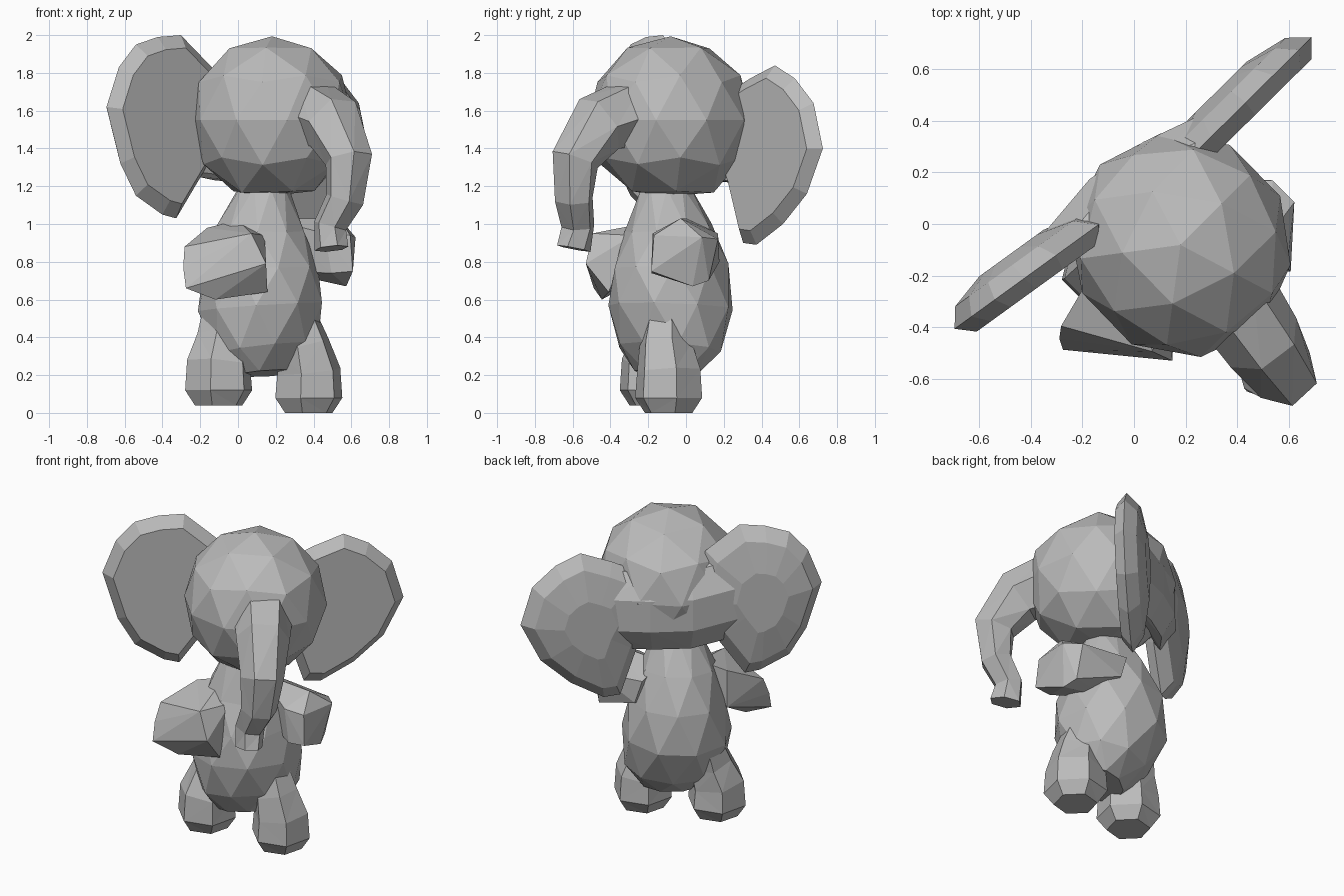
import bpy, bmesh, math, random
from mathutils import Vector, Matrix

random.seed(4)
if "Cube" in bpy.data.objects:
    bpy.data.objects.remove(bpy.data.objects["Cube"], do_unlink=True)

grey = bpy.data.materials.new("clay grey")
grey.use_nodes = True
grey.diffuse_color = (0.5, 0.5, 0.5, 1)
grey.node_tree.nodes["Principled BSDF"].inputs["Base Color"].default_value = (0.5, 0.5, 0.5, 1)

TURN = Matrix.Rotation(math.radians(45), 4, "Z")   # figure looks diagonally


def finish(name, bm):
    """Turn a bmesh into a flat shaded grey object."""
    bmesh.ops.recalc_face_normals(bm, faces=bm.faces)
    bmesh.ops.triangulate(bm, faces=bm.faces)
    bm.transform(TURN)
    mesh = bpy.data.meshes.new(name)
    bm.to_mesh(mesh)
    bm.free()
    mesh.materials.append(grey)
    obj = bpy.data.objects.new(name, mesh)
    bpy.context.collection.objects.link(obj)


def skin(bm, rings):
    """Bridge equal sized vertex rings and cap both ends."""
    for low, high in zip(rings, rings[1:]):
        for i in range(len(low)):
            j = (i + 1) % len(low)
            bm.faces.new((low[i], low[j], high[j], high[i]))
    bm.faces.new(rings[0])
    bm.faces.new(rings[-1])


def tube(name, sides, sections, twist=0.5):
    """Loft rings along a path; section = x, y, z, half width, half depth."""
    bm = bmesh.new()
    points = [Vector(s[:3]) for s in sections]
    rings = []
    for k, s in enumerate(sections):
        along = (points[min(k + 1, len(points) - 1)] - points[max(k - 1, 0)]).normalized()
        side = Vector((1, 0, 0))
        side = (side - along * side.dot(along)).normalized()
        depth = along.cross(side)
        ring = []
        for i in range(sides):
            t = math.tau * (i + twist + 0.5 * (k % 2) * (sides > 6)) / sides
            ring.append(bm.verts.new(points[k] + side * s[3] * math.cos(t) + depth * s[4] * math.sin(t)))
        rings.append(ring)
    skin(bm, rings)
    finish(name, bm)


def hull(name, points):
    """Faceted block around a few corners."""
    bm = bmesh.new()
    for p in points:
        bm.verts.new(p)
    bmesh.ops.convex_hull(bm, input=bm.verts)
    loose = [v for v in bm.verts if not v.link_faces]
    bmesh.ops.delete(bm, geom=loose, context="VERTS")
    finish(name, bm)


def ear(name, outline, offset, sweep):
    """Lens shaped ear: thin rim, flat front, domed back."""
    bm = bmesh.new()
    cx = sum(p[0] for p in outline) / len(outline)
    cz = sum(p[1] for p in outline) / len(outline)
    rings = []
    for scale, push in ((0.35, -0.06), (0.85, -0.06), (1, 0), (0.82, 0.07), (0.4, 0.11)):
        ring = []
        for x, z in outline:
            px, pz = cx + (x - cx) * scale, cz + (z - cz) * scale
            ring.append(bm.verts.new((px, offset + sweep * abs(px) + push, pz)))
        rings.append(ring)
    skin(bm, rings)
    finish(name, bm)


# Head, flattened under the chin
bm = bmesh.new()
bmesh.ops.create_icosphere(bm, subdivisions=2, radius=1)
for v in bm.verts:
    v.co *= random.uniform(1, 1.03)
    v.co = Vector((0.07 + v.co.x * 0.42, -0.185 + v.co.y * 0.44, max(1.15, 1.55 + v.co.z * 0.44)))
finish("head", bm)

# Rounded band joining the ears behind the head
band = []
for x, y, z in ((0.5, 0.11, 1.46), (0.25, 0.2, 1.47), (0, 0.245, 1.48), (-0.18, 0.22, 1.5), (-0.36, 0.215, 1.54)):
    band += [(x, y, z - 0.1), (x, y, z + 0.1), (x * 0.9, y - 0.08, z - 0.25), (x * 0.9, y - 0.08, z + 0.25)]
hull("ear_bridge", band)

# Body with neck
tube("body", 9, [
    (0.04, -0.19, 0.21, 0.2, 0.13),
    (0.04, -0.17, 0.34, 0.3, 0.25),
    (0.03, -0.14, 0.56, 0.33, 0.34),
    (0.03, -0.14, 0.78, 0.29, 0.32),
    (0.02, -0.15, 0.98, 0.23, 0.24),
    (0.02, -0.18, 1.2, 0.13, 0.13)])

# Trunk
tube("trunk", 6, [
    (0.08, -0.42, 1.60, 0.18, 0.2),
    (0.03, -0.68, 1.53, 0.16, 0.17),
    (0.0, -0.83, 1.34, 0.13, 0.13),
    (-0.02, -0.82, 1.13, 0.11, 0.1),
    (-0.06, -0.75, 0.99, 0.09, 0.09),
    (-0.07, -0.77, 0.87, 0.08, 0.1)], 0)

# Ears
ear("left_ear", [
    (0.3, 1.7), (0.45, 1.77), (0.64, 1.84), (0.79, 1.77), (0.93, 1.64), (1.0, 1.4),
    (0.88, 1.16), (0.7, 1.0), (0.5, 0.89), (0.4, 0.9), (0.3, 1.2), (0.2, 1.4)], 0.03, -0.005)
ear("right_ear", [
    (-0.1, 1.83), (-0.3, 2.0), (-0.45, 1.99), (-0.59, 1.95), (-0.7, 1.83), (-0.78, 1.62),
    (-0.69, 1.32), (-0.59, 1.15), (-0.42, 1.05), (-0.33, 1.03), (-0.15, 1.28), (-0.02, 1.5)], 0.08, 0.16)

# Arms, bent forward
hull("left_arm", [
    (0.22, -0.48, 0.74), (0.3, -0.56, 0.75), (0.3, -0.54, 0.94), (0.43, -0.38, 0.67),
    (0.47, -0.3, 0.7), (0.5, -0.38, 0.93), (0.5, -0.26, 0.92), (0.36, -0.4, 1.03),
    (0.2, -0.45, 0.95), (0.12, -0.1, 1.03), (0.26, -0.02, 0.95), (0.3, -0.05, 0.8),
    (0.15, -0.15, 0.75)])
hull("right_arm", [
    (-0.52, -0.11, 0.77), (-0.54, -0.15, 0.66), (-0.48, -0.08, 0.88), (-0.27, -0.48, 0.79),
    (-0.18, -0.4, 0.64), (-0.3, -0.4, 0.95), (-0.4, -0.23, 0.6), (-0.1, -0.3, 0.94),
    (-0.25, -0.02, 0.98), (-0.1, -0.1, 1.02), (-0.25, -0.02, 0.74)])

# Legs ending in blocky feet
for name, x, y, z in (("left_leg", 0.2, -0.33, 0), ("right_leg", -0.195, -0.05, 0.04)):
    lean = 0.04 - x
    tube(name, 6, [
        (x, y, z, 0.13, 0.13),
        (x, y, z + 0.08, 0.18, 0.19),
        (x, y, z + 0.22, 0.17, 0.18),
        (x + lean * 0.2, y + 0.01, z + 0.36, 0.14, 0.15),
        (x + lean * 0.4, y + 0.05, z + 0.56, 0.1, 0.11)])
